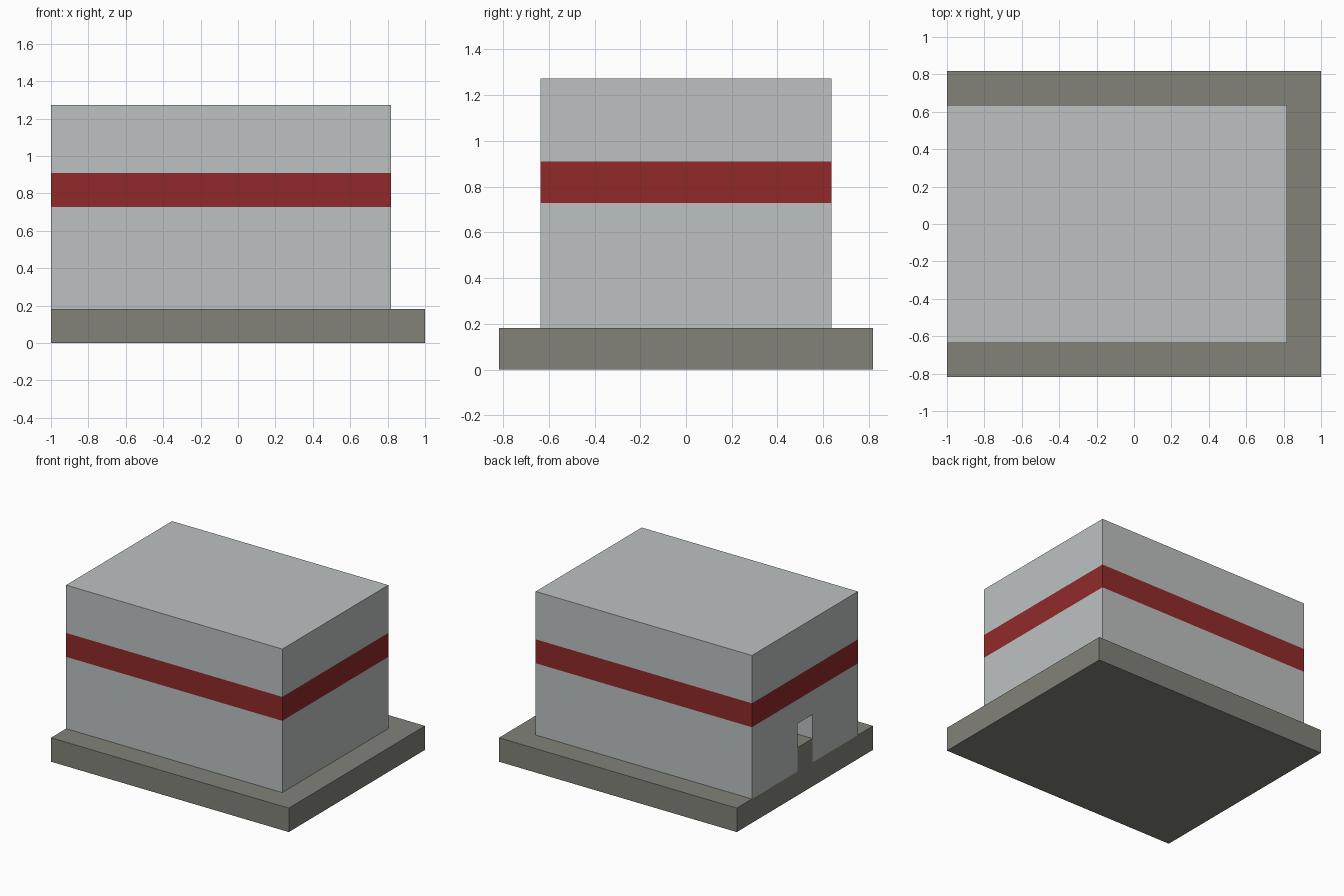
import bpy
import bmesh
from mathutils import Vector

old = bpy.data.objects.get("Cube")
if old:
    bpy.data.objects.remove(old, do_unlink=True)

U = 2 / 11  # one building block


def material(name, rgb):
    mat = bpy.data.materials.new(name)
    mat.use_nodes = True
    mat.diffuse_color = (*rgb, 1)
    bsdf = mat.node_tree.nodes["Principled BSDF"]
    bsdf.inputs["Base Color"].default_value = (*rgb, 1)
    bsdf.inputs["Roughness"].default_value = 0.9
    return mat


def box(name, low, high, mats, cuts=()):
    """Box between two corners, in blocks, with level cuts at given heights."""
    low, high = Vector(low) * U, Vector(high) * U
    bm = bmesh.new()
    bmesh.ops.create_cube(bm, size=1)
    for v in bm.verts:
        v.co = (low + high) / 2 + v.co * (high - low)
    for z in cuts:
        bmesh.ops.bisect_plane(bm, geom=bm.verts[:] + bm.edges[:] + bm.faces[:],
                               plane_co=(0, 0, z * U), plane_no=(0, 0, 1))
    mesh = bpy.data.meshes.new(name)
    bm.to_mesh(mesh)
    bm.free()
    for mat in mats:
        mesh.materials.append(mat)
    obj = bpy.data.objects.new(name, mesh)
    bpy.context.collection.objects.link(obj)
    return obj


wall = material("light grey wall", (0.51, 0.535, 0.535))
stone = material("dark stone", (0.223, 0.223, 0.195))
red = material("red band", (0.283, 0.023, 0.023))

# Ground slab
box("base_slab", (-5.5, -4.5, 0), (5.5, 4.5, 1), [stone])

# Building, flush with the slab on one end, with a painted band
building = box("building", (-5.5, -3.5, 1), (4.5, 3.5, 7), [wall, red], cuts=(4, 5))
for face in building.data.polygons:
    if 4 * U < face.center.z < 5 * U and abs(face.normal.z) < 0.5:
        face.material_index = 1

# Doorway recess in the flush end
cutter = box("doorway_cutter", (-6, -0.5, 0.5), (-4.5, 0.5, 3), [wall])
cutter.hide_render = True
mod = building.modifiers.new("doorway", "BOOLEAN")
mod.operation = "DIFFERENCE"
mod.solver = "EXACT"
mod.object = cutter
bpy.context.view_layer.objects.active = building
bpy.ops.object.modifier_apply(modifier=mod.name)
bpy.data.objects.remove(cutter, do_unlink=True)

# Stone block filling the lower half of the doorway
box("door_sill", (-5.5, -0.5, 1), (-4.5, 0.5, 2), [stone])
